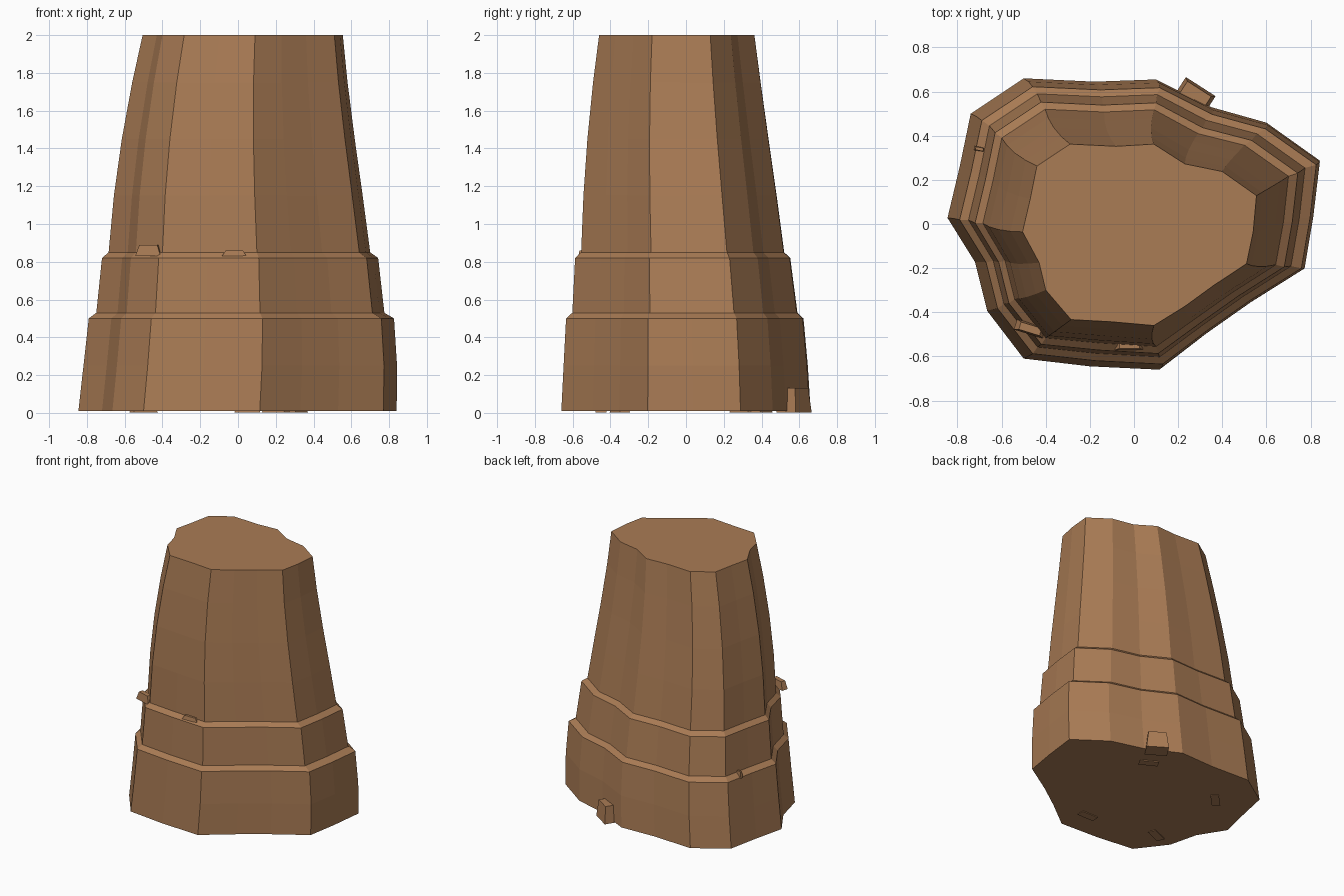
import bpy, bmesh
from mathutils import Vector, Matrix

if "Cube" in bpy.data.objects:
    bpy.data.objects.remove(bpy.data.objects["Cube"])

wood = bpy.data.materials.new("wood")
wood.diffuse_color = (0.40, 0.20, 0.09, 1)
wood.use_nodes = True
wood.node_tree.nodes["Principled BSDF"].inputs["Base Color"].default_value = wood.diffuse_color

# Matching outlines at the foot and at the cut top, counter-clockwise from the left
foot = [(-.845, .03), (-.72, -.17), (-.665, -.39), (-.50, -.605), (-.20, -.64), (.115, -.655),
        (.33, -.49), (.53, -.35), (.77, -.20), (.81, .04), (.84, .29), (.60, .46),
        (.35, .53), (.10, .655), (-.18, .645), (-.50, .66), (-.74, .50), (-.79, .26)]
top = [(-.505, -.03), (-.43, -.17), (-.40, -.295), (-.285, -.43), (-.10, -.44), (.09, -.457),
       (.23, -.37), (.36, -.275), (.51, -.175), (.54, -.03), (.555, .135), (.40, .245),
       (.23, .28), (.09, .37), (-.08, .36), (-.29, .37), (-.44, .27), (-.47, .12)]

# Height, blend towards the top outline, and silhouette limits: x min, x max, y min, y max
levels = [(.01, 0, -.845, .84, -.66, .66), (.25, .05, -.818, .842, -.648, .645),
          (.50, .12, -.79, .826, -.635, .622), (.53, .26, -.75, .775, -.602, .59),
          (.82, .36, -.72, .742, -.587, .552), (.85, .47, -.685, .70, -.555, .52),
          (1.15, .56, -.657, .66, -.543, .48), (1.45, .69, -.615, .618, -.522, .437),
          (1.75, .84, -.56, .58, -.492, .395), (2.0, 1, -.505, .555, -.46, .362)]


def remap(values, low, high):
    a, b = min(values), max(values)
    return [low + (v - a) / (b - a) * (high - low) for v in values]


def finish(bm, name):
    bmesh.ops.recalc_face_normals(bm, faces=bm.faces[:])
    mesh = bpy.data.meshes.new(name)
    bm.to_mesh(mesh)
    bm.free()
    mesh.materials.append(wood)
    obj = bpy.data.objects.new(name, mesh)
    bpy.context.collection.objects.link(obj)
    return obj


# Stepped, tapering trunk lofted through the levels
bm = bmesh.new()
rings = []
for z, t, x0, x1, y0, y1 in levels:
    pts = [Vector(a).lerp(Vector(b), t) for a, b in zip(foot, top)]
    xs, ys = remap([p.x for p in pts], x0, x1), remap([p.y for p in pts], y0, y1)
    rings.append([bm.verts.new((x, y, z)) for x, y in zip(xs, ys)])
n = len(foot)
for lower, upper in zip(rings, rings[1:]):
    for i in range(n):
        j = (i + 1) % n
        bm.faces.new((lower[i], lower[j], upper[j], upper[i]))
bm.faces.new(rings[0][::-1])
bm.faces.new(rings[-1])
finish(bm, "trunk")


# Tapered chips of wood, mostly buried in the trunk
def chip(name, centre, size, angle, taper=.7):
    bm = bmesh.new()
    bmesh.ops.create_cube(bm, size=1)
    for v in bm.verts:
        if v.co.z > 0:
            v.co.x *= taper
            v.co.y *= taper
    bm.transform(Matrix.Translation(centre) @ Matrix.Rotation(angle, 4, 'Z')
                 @ Matrix.Diagonal((*size, 1)))
    finish(bm, name)


chip("root_stub", (.27, .572, .066), (.16, .12, .13), -.57, .8)
chip("front_ledge_chip", (-.47, -.475, .86), (.14, .05, .06), -.3)
chip("middle_ledge_chip", (-.02, -.55, .845), (.13, .04, .03), 0)
chip("side_chip", (-.70, .34, .52), (.05, .02, .05), -.2)
for k, (x, y, a) in enumerate([(-.5, -.35, .4), (.05, -.45, 0), (.2, .4, -.5), (-.5, .3, .8)]):
    chip("bottom_chip_%d" % (k + 1), (x, y, .02), (.14, .06, .036), a)
